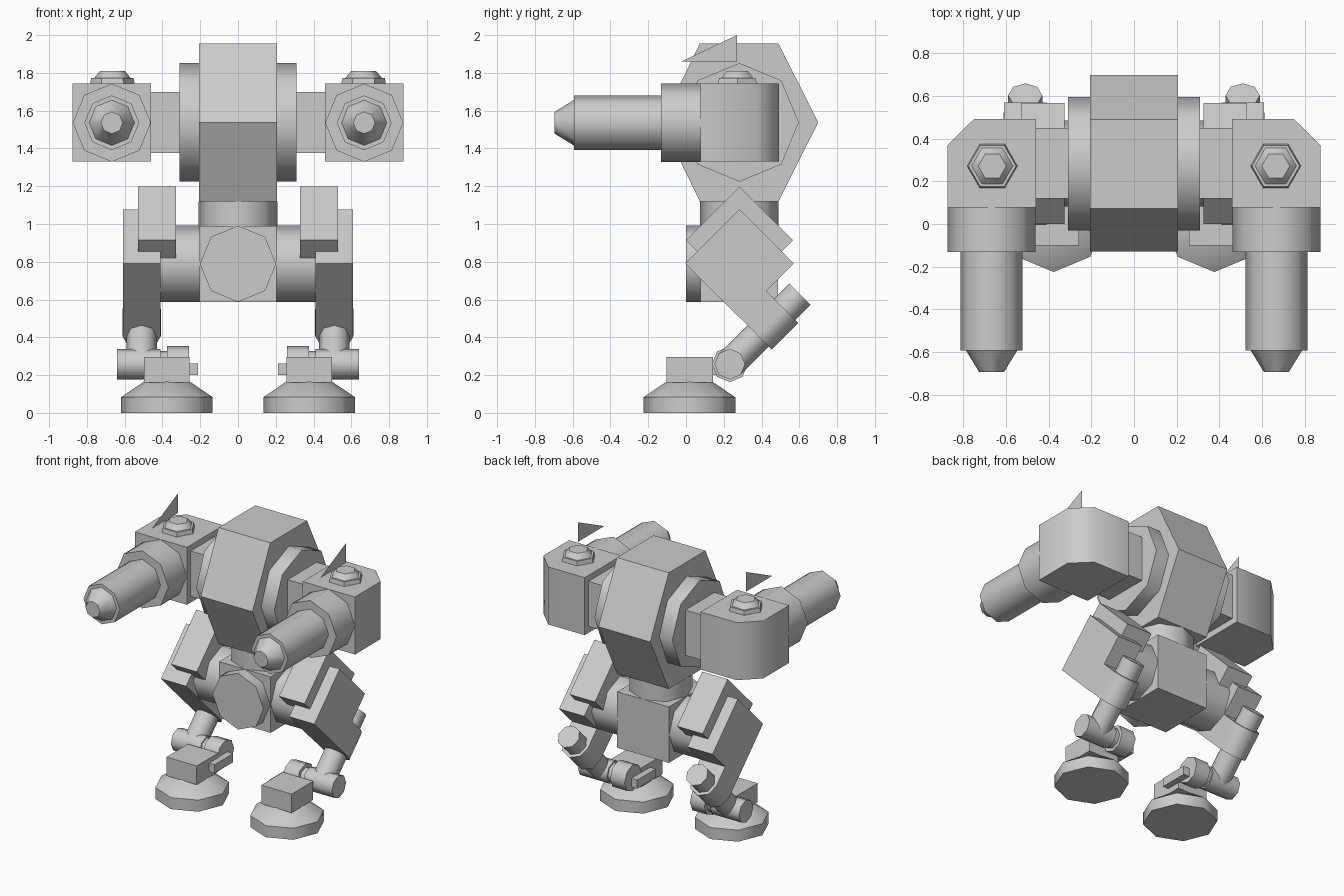
import bpy, bmesh
from math import cos, sin, pi, radians
from mathutils import Vector

if "Cube" in bpy.data.objects:
    bpy.data.objects.remove(bpy.data.objects["Cube"])


def finish(name, bm, mirror, smooth=50):
    bmesh.ops.recalc_face_normals(bm, faces=bm.faces[:])
    me = bpy.data.meshes.new(name)
    bm.to_mesh(me)
    bm.free()
    me.shade_smooth()
    me.set_sharp_from_angle(angle=radians(smooth))
    ob = bpy.data.objects.new(name, me)
    bpy.context.collection.objects.link(ob)
    if mirror:
        ob.modifiers.new("Mirror", 'MIRROR').use_mirror_merge = False
    return ob


def loft(name, rings, mirror):
    """Skin a stack of equal-length point rings and cap both ends."""
    bm = bmesh.new()
    rows = [[bm.verts.new(p) for p in ring] for ring in rings]
    n = len(rows[0])
    for a, b in zip(rows, rows[1:]):
        for i in range(n):
            j = (i + 1) % n
            bm.faces.new((a[i], a[j], b[j], b[i]))
    bm.faces.new(rows[0])
    bm.faces.new(rows[-1])
    return finish(name, bm, mirror)


def lathe(name, origin, direction, profile, n=8, mirror=True):
    """Low-poly turned part: profile is (distance along axis, radius)."""
    o, d = Vector(origin), Vector(direction).normalized()
    u = Vector((0, 1, 0)) if abs(d.x) > 0.9 else Vector((1, 0, 0))
    v = d.cross(u)
    rings = [[o + d * t + (u * cos(2 * pi * i / n) + v * sin(2 * pi * i / n)) * r
              for i in range(n)] for t, r in profile]
    return loft(name, rings, mirror)


def prism_x(name, yz, x0, x1, mirror=True):
    return loft(name, [[(x, y, z) for y, z in yz] for x in (x0, x1)], mirror)


def prism_z(name, xy, z0, z1, mirror=True):
    return loft(name, [[(x, y, z) for x, y in xy] for z in (z0, z1)], mirror)


def box(name, x0, x1, y0, y1, z0, z1, mirror=True):
    return prism_z(name, [(x0, y0), (x1, y0), (x1, y1), (x0, y1)], z0, z1, mirror)


def diamond(y, z, r):
    return [(y, z + r), (y - r, z), (y, z - r), (y + r, z)]


# Head and torso
CY, CZ = 0.283, 1.538
hexagon = [(0.70, CZ), (0.49, 1.955), (0.073, 1.955),
           (-0.13, CZ), (0.073, 1.12), (0.49, 1.12)]
prism_x("head", hexagon, -0.206, 0.206, False)
lathe("shoulder_disc", (-0.31, CY, CZ), (1, 0, 0), [(0, 0.314), (0.62, 0.314)], mirror=False)
lathe("waist", (0, CY, 0.99), (0, 0, 1), [(0, 0.208), (0.13, 0.208)], mirror=False)
box("pelvis", -0.205, 0.205, 0.078, 0.488, 0.588, 0.99, False)
lathe("pelvis_front_disc", (0, 0, 0.789), (0, 1, 0), [(0, 0.202), (0.08, 0.202)], mirror=False)

# Arms
AX = 0.668
box("arm_connector", 0.31, 0.46, 0.12, 0.45, 1.375, 1.70)
prism_z("arm_housing", [(0.46, 0.078), (0.875, 0.078), (0.875, 0.37),
                        (0.75, 0.493), (0.46, 0.493)], 1.33, 1.743)
lathe("gun_barrel", (AX, 0.078, 1.536), (0, -1, 0),
      [(0, 0.207), (0.21, 0.207), (0.21, 0.145), (0.672, 0.145),
       (0.672, 0.12), (0.773, 0.058)])
lathe("arm_top_bolt", (AX - 0.003, 0.272, 1.743), (0, 0, 1),
      [(0, 0.118), (0.03, 0.112), (0.03, 0.097), (0.066, 0.066)], n=6)
bm = bmesh.new()
bm.faces.new([bm.verts.new((AX, y, z)) for y, z in
              ((-0.025, 1.86), (0.27, 1.86), (0.27, 2.0))])
finish("sight_fin", bm, True)

# Hips and thighs
lathe("hip_axle", (0.205, CY, 0.789), (1, 0, 0), [(0, 0.202), (0.206, 0.202)])
prism_x("thigh", diamond(CY, 0.79, 0.287), 0.41, 0.61)
prism_x("thigh_armour", diamond(CY, 0.914, 0.284), 0.327, 0.53)

# Knees: block ending in a sleeve around the shin
KX, KY, KZ, q = 0.51, 0.452, 0.478, 0.7071
knee = [(KY + (a - b) * q, KZ + (a + b) * q)
        for a, b in ((-0.1, 0), (0.1, 0), (0.1, 0.145), (-0.1, 0.145))]
prism_x("knee_block", knee, KX - 0.1, KX + 0.1)
lathe("knee_sleeve", (KX, KY, KZ), (0, 1, 1), [(-0.1, 0.102), (0.1, 0.102)])
lathe("shin", (KX, 0.232, 0.258), (0, 1, 1), [(0, 0.08), (0.525, 0.08)])

# Ankles
lathe("ankle", (0.41, 0.232, 0.258), (1, 0, 0), [(0, 0.081), (0.23, 0.081)])
lathe("ankle_pin", (0.37, 0.232, 0.258), (1, 0, 0), [(0, 0.07), (0.05, 0.07)])
lathe("ankle_disc", (0.26, 0.232, 0.258), (1, 0, 0), [(0, 0.095), (0.115, 0.095)])
box("ankle_lever", 0.213, 0.262, 0.04, 0.25, 0.2, 0.262)

# Feet
lathe("foot", (0.377, 0.018, 0), (0, 0, 1), [(0, 0.243), (0.083, 0.243), (0.165, 0.122)])
box("foot_block", 0.257, 0.498, -0.102, 0.142, 0.16, 0.295)
